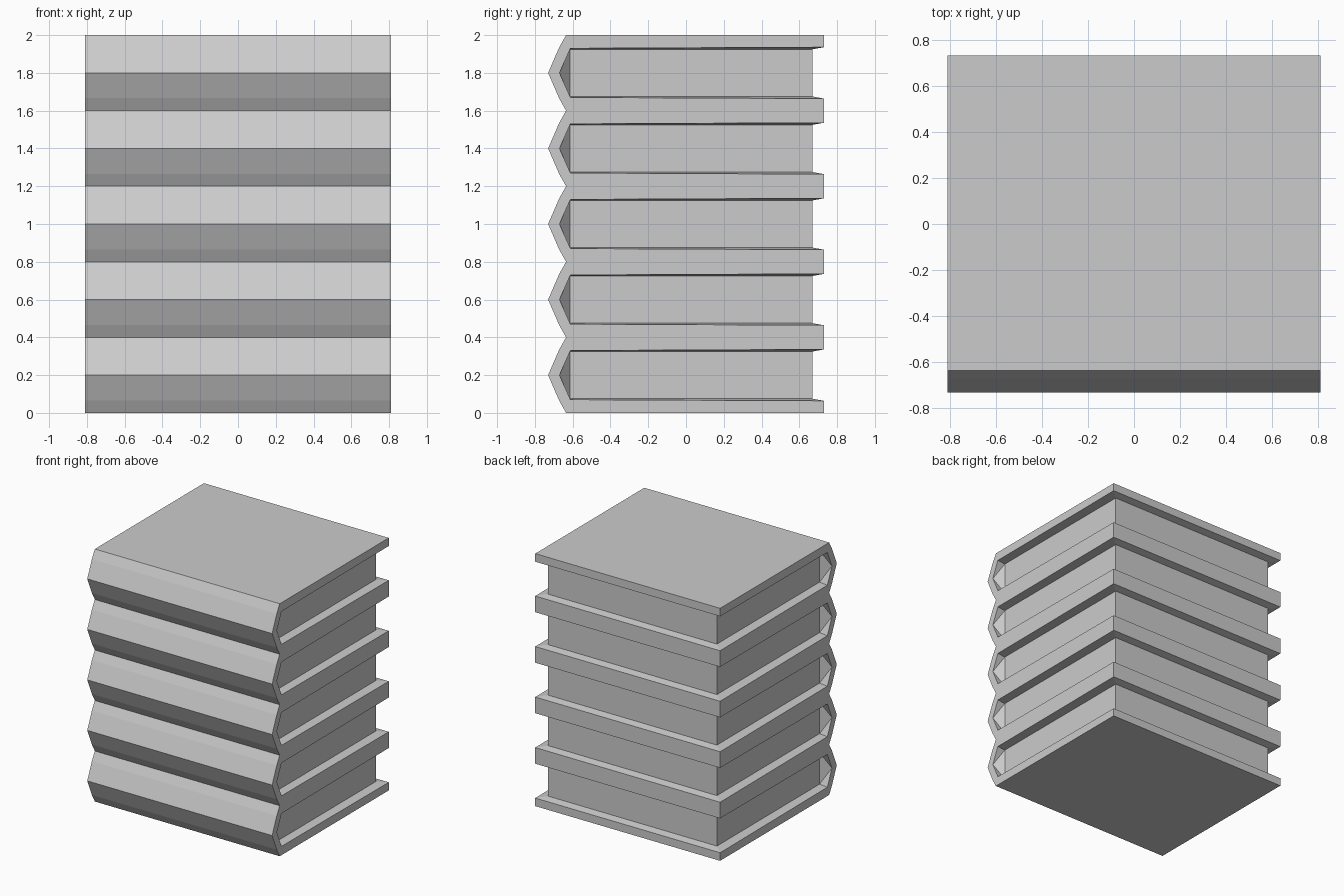
import bpy, bmesh

if "Cube" in bpy.data.objects:
    bpy.data.objects.remove(bpy.data.objects["Cube"])

BOOKS, H = 5, 0.4          # number of books, height of each
X, XP = 0.81, 0.74         # half widths of covers and pages

# lower half of each (y, z) profile; upper half is mirrored about H / 2
BACK, LIP = (0.73, 0.0), (0.73, 0.064)
FOOT, HINGE, RIDGE = (-0.635, 0.0), (-0.672, 0.066), (-0.73, 0.2)
GUTTER, HOLLOW = (-0.612, 0.07), (-0.67, 0.2)
PAGE_BACK, PAGE_FRONT = (0.67, 0.075), (-0.615, 0.075)

bm = bmesh.new()


def face(points):
    bm.faces.new([bm.verts.new(p) for p in points])


def strip(a, b, xa=X, xb=X):
    """Full-width face joining two profile points."""
    face([(-xa, *a), (xa, *a), (xb, *b), (-xb, *b)])


for i in range(BOOKS):
    for upper in (False, True):
        def at(p):
            return (p[0], i * H + (H - p[1] if upper else p[1]))

        # back edge of the cover, spine, and bevel towards the pages
        strip(at(BACK), at(LIP))
        strip(at(FOOT), at(HINGE))
        strip(at(HINGE), at(RIDGE))
        strip(at(LIP), at(PAGE_BACK), X, XP)

        for s in (-1, 1):
            def e(p, x=X):
                return (s * x, *at(p))
            # cover ends
            face([e(BACK), e(LIP), e(GUTTER), e(FOOT)])
            face([e(FOOT), e(GUTTER), e(HINGE)])
            face([e(HINGE), e(GUTTER), e(HOLLOW), e(RIDGE)])
            # recess between cover and pages
            face([e(LIP), e(GUTTER), e(PAGE_FRONT, XP), e(PAGE_BACK, XP)])
            face([e(GUTTER), e(HOLLOW), e(PAGE_FRONT, XP)])

    # page block sides, hollow of the spine and page back
    z = i * H
    pb, pf = PAGE_BACK, PAGE_FRONT
    lo, hi = z + pb[1], z + H - pb[1]
    for s in (-1, 1):
        face([(s * XP, pb[0], lo), (s * XP, pf[0], lo),
              (s * XP, pf[0], hi), (s * XP, pb[0], hi)])
        face([(s * X, HOLLOW[0], z + HOLLOW[1]),
              (s * XP, pf[0], lo), (s * XP, pf[0], hi)])
    strip((pb[0], lo), (pb[0], hi), XP, XP)

# bottom and top of the stack
for z in (0, BOOKS * H):
    strip((BACK[0], z), (FOOT[0], z))

bmesh.ops.remove_doubles(bm, verts=bm.verts, dist=0.0005)
bmesh.ops.recalc_face_normals(bm, faces=bm.faces)

mesh = bpy.data.meshes.new("book_stack")
bm.to_mesh(mesh)
bm.free()
obj = bpy.data.objects.new("book_stack", mesh)
bpy.context.collection.objects.link(obj)
